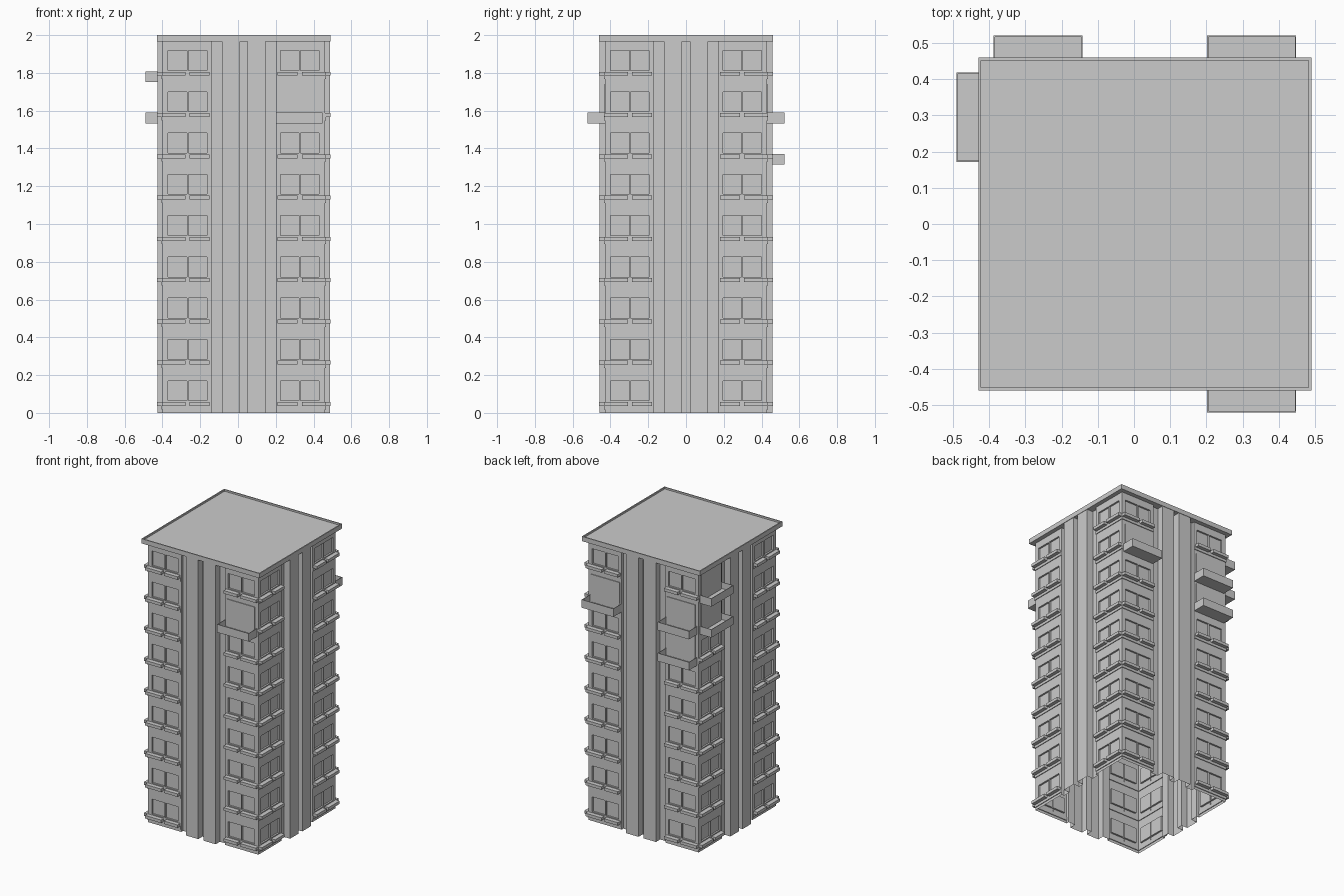
import bpy, bmesh
from math import pi
from mathutils import Matrix, Vector

if "Cube" in bpy.data.objects:
    bpy.data.objects.remove(bpy.data.objects["Cube"])

CENTRE = Matrix.Translation((0.03, 0, 0))
WALL, RECESS, PANEL, EDGE = 0.43, 0.41, 0.457, 0.46
FLOORS = [0.037 + 0.2185 * i for i in range(9)]
# side 0 front, 1 right, 2 back, 3 left
SIDES = [CENTRE @ Matrix.Rotation(k * pi / 2, 4, 'Z') for k in range(4)]
# (side, centre along the facade, floor)
BALCONIES = [(0, 0.295, 7), (2, -0.295, 7), (2, 0.295, 7), (2, 0.295, 6),
             (3, -0.295, 8), (3, -0.295, 7)]


def finish(bm, name):
    mesh = bpy.data.meshes.new(name)
    bm.to_mesh(mesh)
    bm.free()
    ob = bpy.data.objects.new(name, mesh)
    bpy.context.collection.objects.link(ob)
    return ob


def box(bm, side, u0, u1, d0, d1, z0, z1):
    """Box on a facade: u along the wall, d outward, z up."""
    m = (SIDES[side] @ Matrix.Translation(((u0 + u1) / 2, -(d0 + d1) / 2, (z0 + z1) / 2))
         @ Matrix.Diagonal((u1 - u0, d1 - d0, z1 - z0, 1)))
    return bmesh.ops.create_cube(bm, size=1, matrix=m)['verts']


def tray(bm, verts, rim, depth):
    """Sink the top of a box, leaving a rim."""
    faces = {f for v in verts for f in v.link_faces}
    top = max(faces, key=lambda f: f.calc_center_median().z)
    bmesh.ops.inset_region(bm, faces=[top], thickness=rim)
    new = bmesh.ops.extrude_discrete_faces(bm, faces=[top])['faces'][0]
    bmesh.ops.translate(bm, verts=new.verts, vec=(0, 0, -depth))


# Walls: folded plan outline lifted through the floor levels, windows sunk in
half = [(-0.43, WALL), (-0.40, WALL), (-0.30, WALL), (-0.293, WALL), (-0.195, WALL),
        (-0.17, WALL), (-0.17, RECESS), (-0.116, RECESS), (-0.116, PANEL),
        (-0.02, PANEL), (-0.02, RECESS)]
side_profile = half + [(-u, d) for u, d in reversed(half)][:-1]
levels = [0.0]
for b in FLOORS:
    levels += [b + 0.028, b + 0.133]
levels.append(1.975)
window_cols = {1, 3}
n = len(side_profile)
window_cols |= {n - 1 - c for c in (0, 2)} - {n - 1}
window_cols = {c for c in range(n)
               if abs(abs((side_profile[c][0] + (side_profile[(c + 1) % n][0]
               if c + 1 < n else WALL)) / 2) - 0.35) < 0.005
               or abs(abs((side_profile[c][0] + (side_profile[(c + 1) % n][0]
               if c + 1 < n else WALL)) / 2) - 0.244) < 0.005}

bm = bmesh.new()
plan = [m @ Vector((u, -d, 0)) for m in SIDES for u, d in side_profile]
rings = [[bm.verts.new((p.x, p.y, z)) for p in plan] for z in levels]
windows = []
for r in range(len(rings) - 1):
    for i in range(len(plan)):
        j = (i + 1) % len(plan)
        f = bm.faces.new((rings[r][i], rings[r][j], rings[r + 1][j], rings[r + 1][i]))
        if r % 2 == 1 and i % n in window_cols:
            windows.append(f)
bm.normal_update()
for f in bmesh.ops.extrude_discrete_faces(bm, faces=windows)['faces']:
    f.normal_update()
    bmesh.ops.translate(bm, verts=f.verts, vec=f.normal * -0.012)
finish(bm, "walls")

# Window ledges and the thin floor bands below them
ledges, bands = bmesh.new(), bmesh.new()
taken = {(s, u > 0, f) for s, u, f in BALCONIES}
for s in range(4):
    for i, b in enumerate(FLOORS):
        for sign in (-1, 1):
            if (s, sign > 0, i) in taken:
                continue
            for a, c in ((0.18, 0.286), (0.308, 0.432)):
                u0, u1 = sorted((sign * a, sign * c))
                box(ledges, s, u0, u1, WALL - 0.005, EDGE, b, b + 0.021)
            u0, u1 = sorted((sign * 0.172, sign * 0.434))
            box(bands, s, u0, u1, WALL - 0.005, WALL + 0.005, b - 0.018, b + 0.005)
finish(ledges, "window_ledges")
finish(bands, "floor_bands")

# Balcony trays with a plain door plate behind each
trays, doors = bmesh.new(), bmesh.new()
for s, u, i in BALCONIES:
    b = FLOORS[i]
    v = box(trays, s, u - 0.123, u + 0.123, WALL - 0.002, 0.521, b - 0.034, b + 0.023)
    tray(trays, v, 0.005, 0.045)
    box(doors, s, u - 0.11, u + 0.11, WALL - 0.01, WALL + 0.005, b - 0.03, b + 0.172)
finish(trays, "balconies")
finish(doors, "balcony_doors")

# Roof slab with a low parapet rim
bm = bmesh.new()
tray(bm, box(bm, 0, -EDGE, EDGE, -EDGE, EDGE, 1.967, 2.0), 0.011, 0.012)
finish(bm, "roof")
